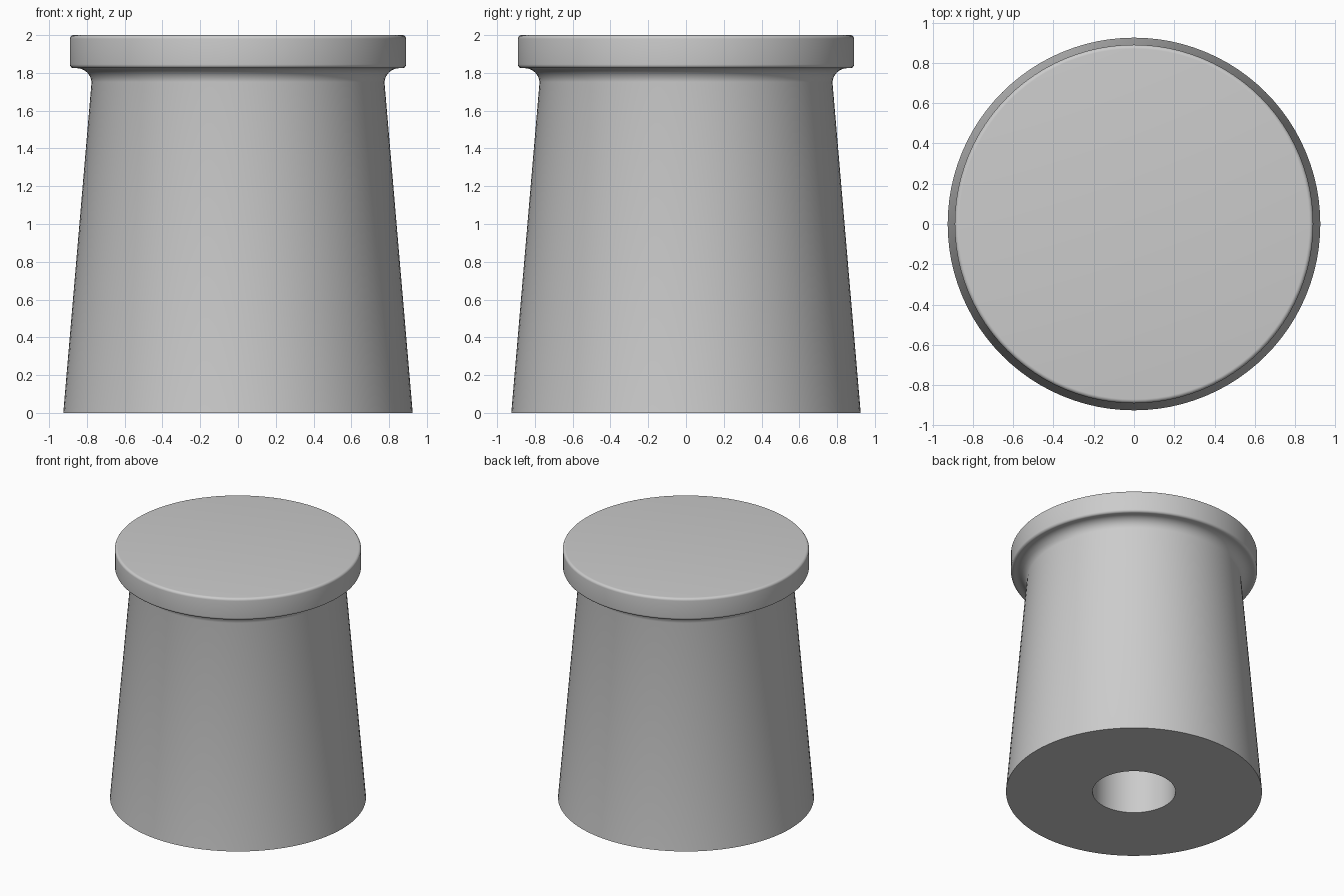
import bpy, bmesh
from math import sin, cos, pi, radians

cube = bpy.data.objects.get("Cube")
if cube:
    bpy.data.objects.remove(cube, do_unlink=True)

SEGMENTS = 96


def arc(cx, cz, radius, start, end, steps=6):
    """Points of a circular arc in the profile plane, angles in degrees."""
    angles = [radians(start + (end - start) * i / steps) for i in range(steps + 1)]
    return [(cx + radius * cos(a), cz + radius * sin(a)) for a in angles]


def lathe(name, profile, material):
    """Revolve a radius/height profile around the z axis."""
    bm = bmesh.new()
    verts = [bm.verts.new((r, 0, z)) for r, z in profile]
    edges = [bm.edges.new(pair) for pair in zip(verts, verts[1:])]
    bmesh.ops.spin(bm, geom=verts + edges, cent=(0, 0, 0), axis=(0, 0, 1),
                   angle=2 * pi, steps=SEGMENTS)
    bmesh.ops.remove_doubles(bm, verts=bm.verts, dist=0.0005)
    bmesh.ops.recalc_face_normals(bm, faces=bm.faces)
    mesh = bpy.data.meshes.new(name)
    bm.to_mesh(mesh)
    bm.free()
    mesh.materials.append(material)
    obj = bpy.data.objects.new(name, mesh)
    bpy.context.collection.objects.link(obj)
    bpy.ops.object.select_all(action="DESELECT")
    obj.select_set(True)
    bpy.context.view_layer.objects.active = obj
    bpy.ops.object.shade_smooth_by_angle(angle=radians(30))
    return obj


grey = bpy.data.materials.new("plain grey")
grey.use_nodes = True
colour = (0.6, 0.6, 0.6, 1)
grey.diffuse_color = colour
grey.node_tree.nodes["Principled BSDF"].inputs["Base Color"].default_value = colour

# Blind bore, flat base, tapered wall, neck fillet and rounded flange
profile = [(0, 1.5), (0.3, 1.5), (0.3, 0), (0.925, 0)]
profile += arc(0.855, 1.745, 0.08, 175, 90, 8)
profile += arc(0.87, 1.845, 0.02, -90, 0)
profile += arc(0.87, 1.98, 0.02, 0, 90)
profile += [(0, 2)]
lathe("tapered_foot", profile, grey)
